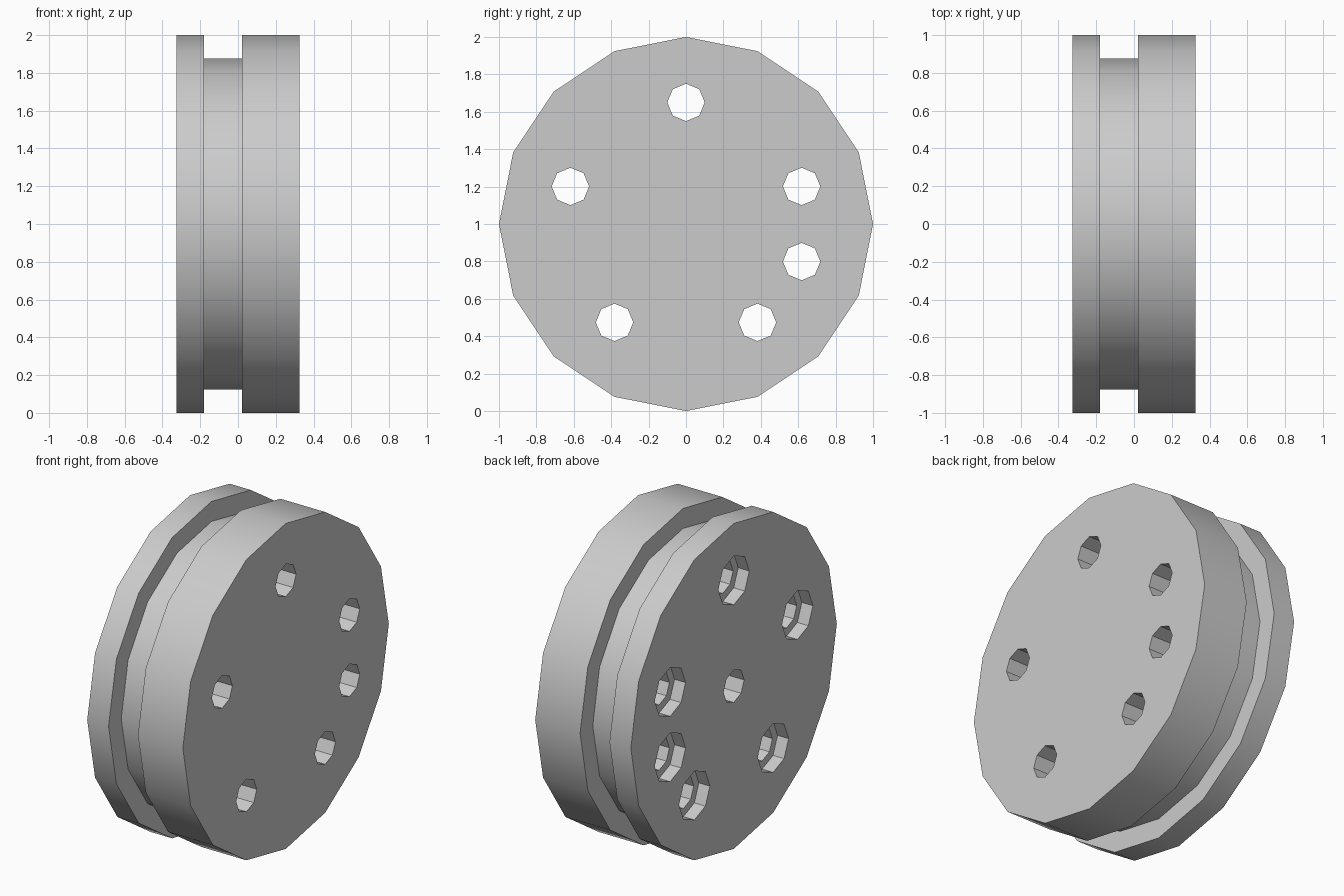
import bpy, bmesh, math
from mathutils import Matrix

default = bpy.data.objects.get("Cube")
if default:
    bpy.data.objects.remove(default, do_unlink=True)

grey = bpy.data.materials.new("plain grey")
grey.use_nodes = True
colour = (0.6, 0.6, 0.6, 1)
grey.diffuse_color = colour
grey.node_tree.nodes["Principled BSDF"].inputs["Base Color"].default_value = colour


def lathe(name, profile, sides, y=0, z=0):
    """Turn an (x, radius) profile about the x axis and cap both ends."""
    bm = bmesh.new()
    verts = [bm.verts.new((x, 0, r)) for x, r in profile]
    edges = [bm.edges.new(pair) for pair in zip(verts, verts[1:])]
    bmesh.ops.spin(bm, geom=verts + edges, cent=(0, 0, 0), axis=(1, 0, 0),
                   angle=math.tau, steps=sides, use_merge=True)
    bmesh.ops.remove_doubles(bm, verts=bm.verts, dist=0.0001)
    bmesh.ops.holes_fill(bm, edges=[e for e in bm.edges if e.is_boundary], sides=0)
    bmesh.ops.recalc_face_normals(bm, faces=bm.faces)
    bmesh.ops.transform(bm, matrix=Matrix.Translation((0, y, z)), verts=bm.verts)
    mesh = bpy.data.meshes.new(name)
    bm.to_mesh(mesh)
    bm.free()
    mesh.materials.append(grey)
    obj = bpy.data.objects.new(name, mesh)
    bpy.context.collection.objects.link(obj)
    return obj


HALF = 0.325

# Grooved wheel body
wheel = lathe("grooved_wheel", [(-HALF, 1), (-0.18, 1), (-0.18, 0.877),
                                (0.02, 0.877), (0.02, 1), (HALF, 1)], 16, z=1)

# Stepped bolt holes, and a blind hole in the centre of one side
cutters = []
for degrees in (90, 18, 162, -18, -54, -126):
    a = math.radians(degrees)
    cutters.append(lathe("bolt_hole_cutter",
                         [(-0.4, 0.15), (-0.25, 0.15), (-0.25, 0.1), (0.4, 0.1)],
                         8, 0.65 * math.cos(a), 1 + 0.65 * math.sin(a)))
cutters.append(lathe("centre_hole_cutter", [(-0.4, 0.1), (0, 0.1)], 8, z=1))

bpy.ops.object.select_all(action="DESELECT")
wheel.select_set(True)
bpy.context.view_layer.objects.active = wheel
for cutter in cutters:
    cutter.hide_render = True
    mod = wheel.modifiers.new("hole", "BOOLEAN")
    mod.operation = "DIFFERENCE"
    mod.solver = "EXACT"
    mod.object = cutter
    bpy.ops.object.modifier_apply(modifier=mod.name)
    bpy.data.objects.remove(cutter, do_unlink=True)

bpy.ops.object.shade_smooth_by_angle(angle=math.radians(30))
